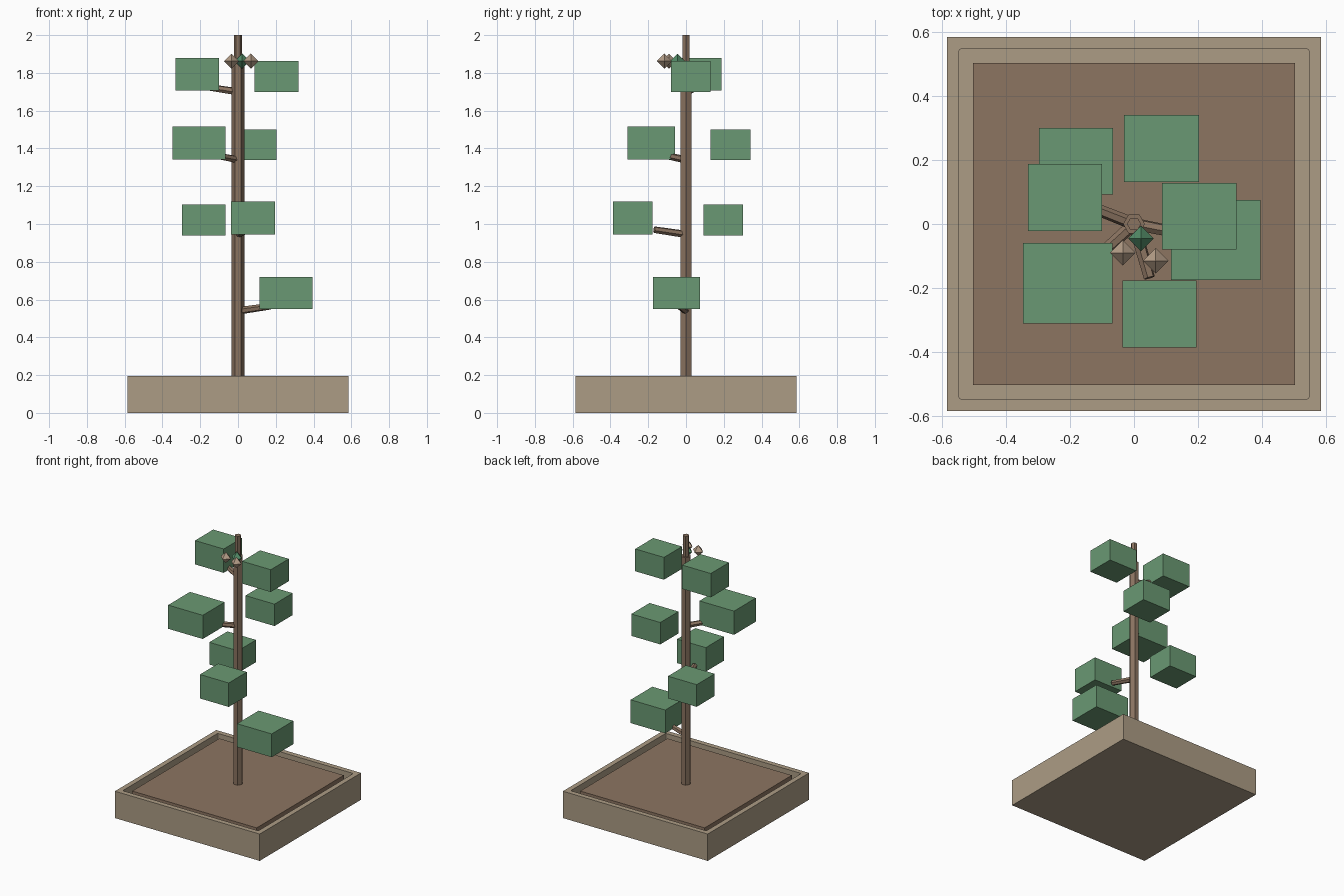
import bpy, bmesh
from mathutils import Vector, Matrix

cube = bpy.data.objects.get("Cube")
if cube:
    bpy.data.objects.remove(cube, do_unlink=True)


def material(name, rgb):
    """Flat material from an 8-bit sRGB colour."""
    col = [((c / 255 + 0.055) / 1.055) ** 2.4 for c in rgb] + [1]
    mat = bpy.data.materials.new(name)
    mat.use_nodes = True
    mat.diffuse_color = col
    bsdf = mat.node_tree.nodes["Principled BSDF"]
    bsdf.inputs["Base Color"].default_value = col
    bsdf.inputs["Roughness"].default_value = 0.9
    return mat


stone = material("planter stone", (172, 156, 133))
earth = material("soil brown", (140, 117, 97))
bark = material("bark brown", (138, 115, 96))
leaf = material("leaf green", (106, 153, 115))
petal = material("bud tan", (180, 157, 135))
shoot = material("bud green", (82, 138, 102))


def finish(name, bm, mat):
    bmesh.ops.recalc_face_normals(bm, faces=bm.faces)
    mesh = bpy.data.meshes.new(name)
    bm.to_mesh(mesh)
    bm.free()
    mesh.materials.append(mat)
    obj = bpy.data.objects.new(name, mesh)
    bpy.context.collection.objects.link(obj)
    return obj


def box_mesh(low, high):
    low, high = Vector(low), Vector(high)
    bm = bmesh.new()
    bmesh.ops.create_cube(bm, size=1)
    bmesh.ops.scale(bm, vec=high - low, verts=bm.verts)
    bmesh.ops.translate(bm, vec=(low + high) / 2, verts=bm.verts)
    return bm


def hex_rod(name, start, end, r1, r2, mat):
    """Six-sided rod between two points."""
    start, end = Vector(start), Vector(end)
    axis = end - start
    bm = bmesh.new()
    bmesh.ops.create_cone(bm, cap_ends=True, segments=6, radius1=r1,
                          radius2=r2, depth=axis.length)
    turn = Matrix.Rotation(1.5708, 4, "Z")
    aim = Vector((0, 0, 1)).rotation_difference(axis).to_matrix().to_4x4()
    place = Matrix.Translation((start + end) / 2)
    bmesh.ops.transform(bm, matrix=place @ aim @ turn, verts=bm.verts)
    return finish(name, bm, mat)


# Planter: square block with a sunken middle and slightly cut inner corners
RIM = 0.196
bm = box_mesh((-0.585, -0.585, 0), (0.585, 0.585, RIM))
top = max(bm.faces, key=lambda f: f.calc_center_median().z)
bmesh.ops.inset_region(bm, faces=[top], thickness=0.052)
ext = bmesh.ops.extrude_face_region(bm, geom=[top])
floor = [v for v in ext["geom"] if isinstance(v, bmesh.types.BMVert)]
bmesh.ops.translate(bm, vec=(0, 0, -0.13), verts=floor)
if top.is_valid:
    bm.faces.remove(top)
inner = [e for e in bm.edges
         if abs(e.verts[0].co.z - e.verts[1].co.z) > 0.1
         and abs(e.verts[0].co.x) < 0.55]
bmesh.ops.bevel(bm, geom=inner, offset=0.01, segments=2, profile=0.5,
                affect="EDGES")
finish("planter", bm, stone)

# Soil slab, leaving a narrow groove inside the rim
finish("soil", box_mesh((-0.503, -0.503, 0.06), (0.503, 0.503, 0.188)), earth)

# Trunk in two thicknesses
hex_rod("trunk", (0, 0, 0.15), (0, 0, 1.85), 0.034, 0.034, bark)
hex_rod("trunk_tip", (0, 0, 1.84), (0, 0, 2), 0.022, 0.022, bark)

# Branches: direction to the leaf block, base height
for i, (x, y, z) in enumerate([(0.255, -0.05, 0.54), (0.08, -0.28, 0.945),
                               (-0.205, -0.185, 1.34), (-0.215, 0.085, 1.70)]):
    out = Vector((x, y, 0)).normalized()
    hex_rod(f"branch_{i + 1}", Vector((0, 0, z)),
            out * 0.175 + Vector((0, 0, z + 0.025)), 0.02, 0.018, bark)

# Leaf blocks: centre x, y, base height, width, depth, height
for i, (x, y, z, w, d, h) in enumerate([
        (0.255, -0.05, 0.55, 0.28, 0.25, 0.17),
        (0.08, -0.282, 0.945, 0.232, 0.21, 0.175),
        (-0.181, 0.197, 0.94, 0.232, 0.208, 0.162),
        (-0.207, -0.185, 1.342, 0.28, 0.252, 0.173),
        (0.086, 0.236, 1.34, 0.234, 0.21, 0.16),
        (-0.216, 0.083, 1.706, 0.232, 0.21, 0.174),
        (0.204, 0.025, 1.70, 0.232, 0.208, 0.163)]):
    finish(f"leaf_block_{i + 1}",
           box_mesh((x - w / 2, y - d / 2, z), (x + w / 2, y + d / 2, z + h)),
           leaf)

# Buds: small octahedra near the top
for name, x, y, mat in [("right_bud", -0.035, -0.09, petal),
                        ("middle_bud", 0.022, -0.045, shoot),
                        ("left_bud", 0.068, -0.115, petal)]:
    bm = bmesh.new()
    for sign in (1, -1):
        bmesh.ops.create_cone(bm, cap_ends=False, segments=4, radius1=0.04,
                              radius2=0, depth=0.04,
                              matrix=Matrix.Translation((x, y, 1.862 + sign * 0.02))
                              @ Matrix.Diagonal((1, 1, sign, 1)))
    bmesh.ops.remove_doubles(bm, verts=bm.verts, dist=0.001)
    finish(name, bm, mat)
